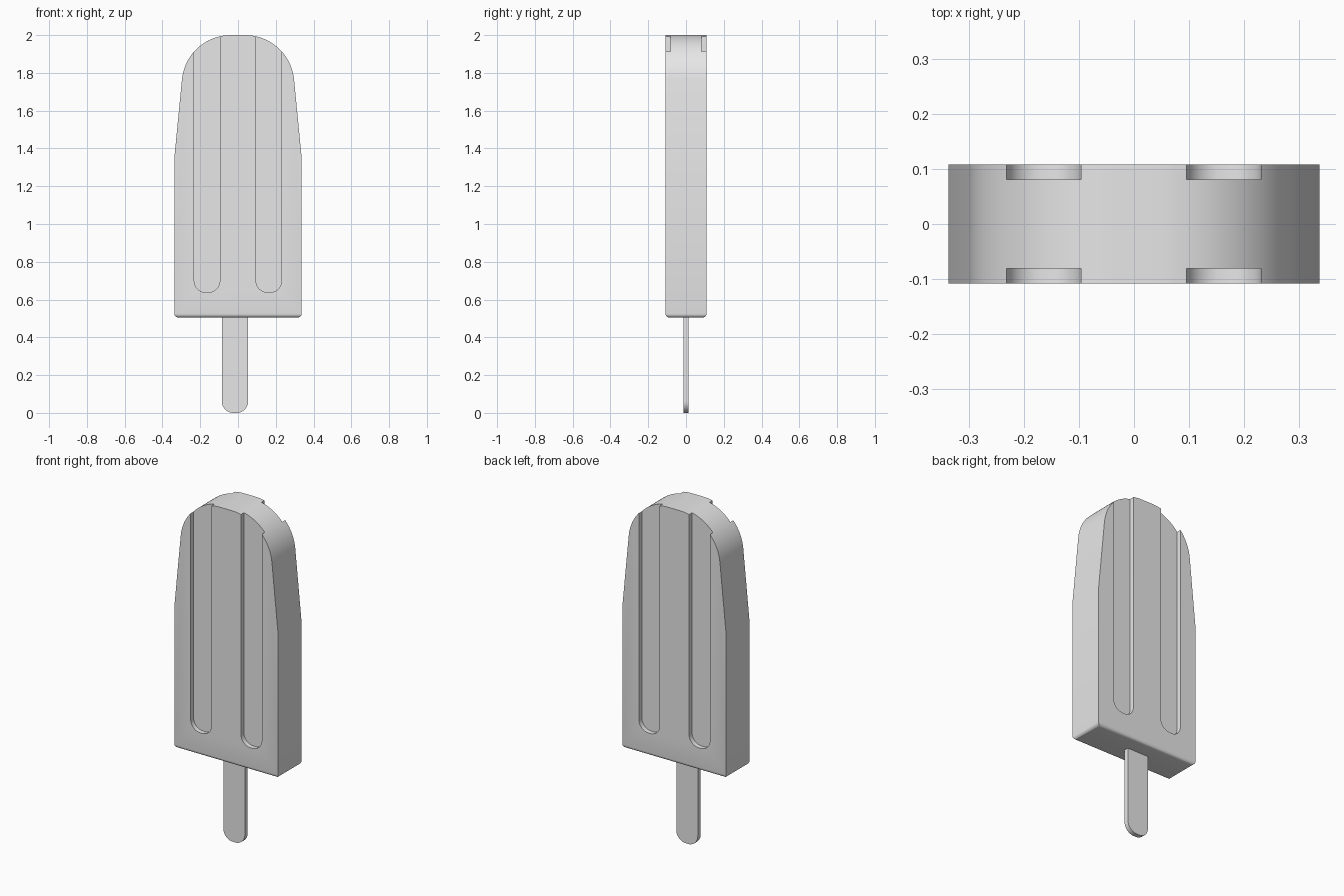
import bpy, bmesh, math

cube = bpy.data.objects.get("Cube")
if cube:
    bpy.data.objects.remove(cube, do_unlink=True)

HALF_DEPTH = 0.1085
GROOVE_DEPTH = 0.0275
BODY_BOTTOM = 0.505

grey = bpy.data.materials.new("plain grey")
grey.use_nodes = True
grey.diffuse_color = (0.8, 0.8, 0.8, 1)
grey.node_tree.nodes["Principled BSDF"].inputs["Base Color"].default_value = (0.8, 0.8, 0.8, 1)


def arc(cx, cz, radius, start, end, steps):
    """Points on an arc in the xz plane, angles in degrees."""
    angles = [math.radians(start + (end - start) * i / steps) for i in range(steps + 1)]
    return [(cx + radius * math.cos(a), cz + radius * math.sin(a)) for a in angles]


def round_bottom(cx, half, bottom, top, radius):
    """Upright strip outline with rounded lower corners."""
    inner = half - radius
    return ([(cx + half, top), (cx - half, top)]
            + arc(cx - inner, bottom + radius, radius, 180, 270, 10)
            + arc(cx + inner, bottom + radius, radius, 270, 360, 10))


def extrude_outline(name, outline, y0, y1, bevel_z=None):
    """Solid from an xz outline; optionally rounds the edges lying at bevel_z."""
    bm = bmesh.new()
    face = bm.faces.new([bm.verts.new((x, y0, z)) for x, z in outline])
    grown = bmesh.ops.extrude_face_region(bm, geom=[face])["geom"]
    new_verts = [g for g in grown if isinstance(g, bmesh.types.BMVert)]
    bmesh.ops.translate(bm, verts=new_verts, vec=(0, y1 - y0, 0))
    if bevel_z is not None:
        low = [e for e in bm.edges if all(abs(v.co.z - bevel_z) < 1e-4 for v in e.verts)]
        bmesh.ops.bevel(bm, geom=low, offset=0.02, segments=5, profile=0.5, affect='EDGES')
    bmesh.ops.recalc_face_normals(bm, faces=bm.faces[:])
    mesh = bpy.data.meshes.new(name)
    bm.to_mesh(mesh)
    bm.free()
    mesh.materials.append(grey)
    obj = bpy.data.objects.new(name, mesh)
    bpy.context.collection.objects.link(obj)
    return obj


def select_only(obj):
    bpy.ops.object.select_all(action='DESELECT')
    obj.select_set(True)
    bpy.context.view_layer.objects.active = obj


# Ice body: straight lower sides, tapered shoulders, rounded top
right_side = [(0.337, BODY_BOTTOM), (0.337, 1.35)] + arc(0.038, 1.74, 0.26, 5.5, 90, 24)
left_side = [(-x, z) for x, z in reversed(right_side)]
body = extrude_outline("ice_body", right_side + left_side, -HALF_DEPTH, HALF_DEPTH, BODY_BOTTOM)

# Two grooves on the front and two on the back, open at the top
for side in (-1, 1):
    for cx in (-0.164, 0.163):
        ys = sorted((side * (HALF_DEPTH - GROOVE_DEPTH), side * (HALF_DEPTH + 0.1)))
        cutter = extrude_outline("groove_cutter", round_bottom(cx, 0.068, 0.638, 2.2, 0.062), *ys)
        cutter.hide_render = True
        cut = body.modifiers.new("groove", 'BOOLEAN')
        cut.operation = 'DIFFERENCE'
        cut.solver = 'EXACT'
        cut.object = cutter
        select_only(body)
        bpy.ops.object.modifier_apply(modifier=cut.name)
        bpy.data.objects.remove(cutter, do_unlink=True)

# Flat stick with a rounded lower end, running up into the body
stick = extrude_outline("stick", round_bottom(-0.016, 0.07, 0, 0.6, 0.062), -0.0135, 0.0135)

for obj in (body, stick):
    select_only(obj)
    bpy.ops.object.shade_smooth_by_angle(angle=math.radians(30))
